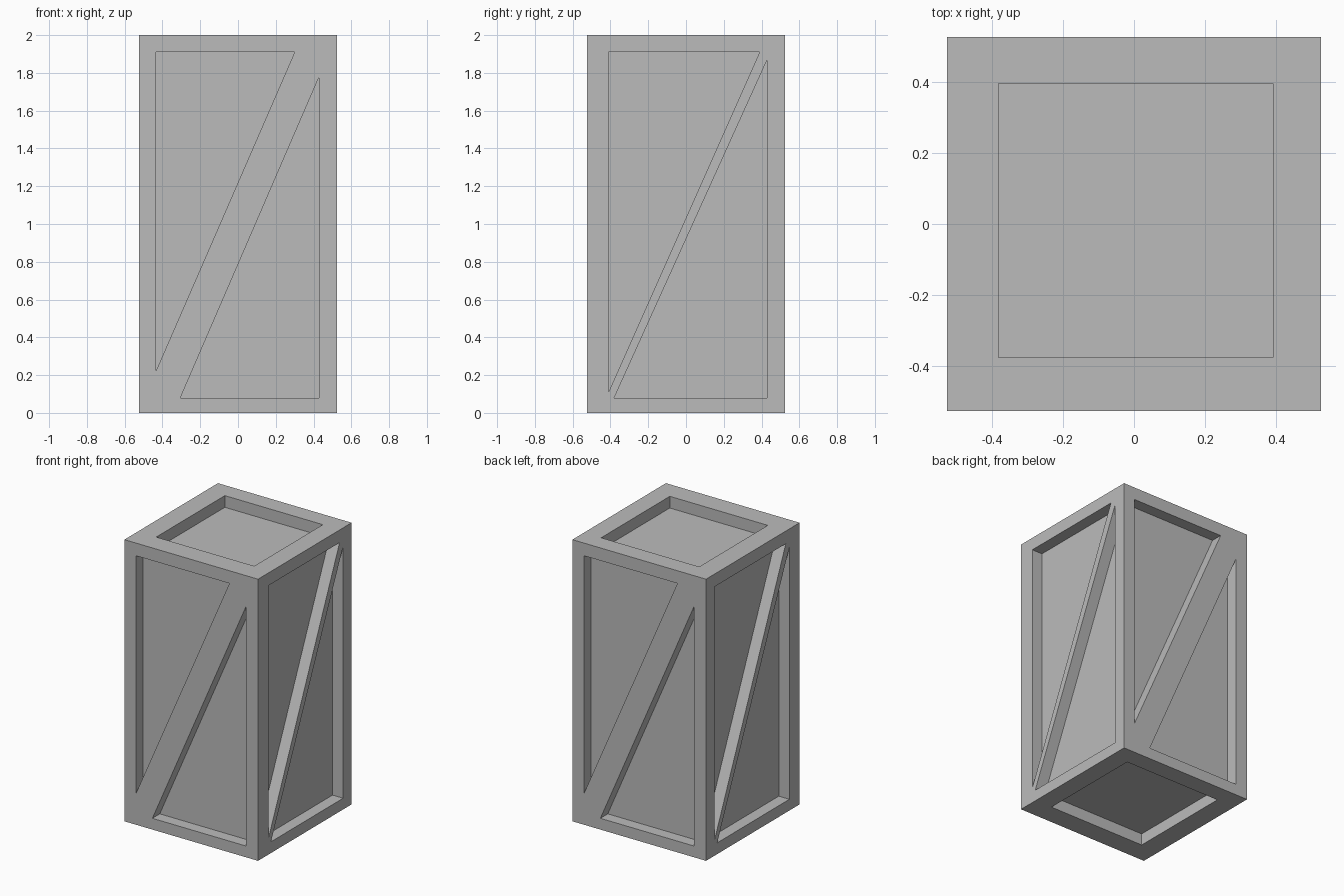
import bpy
import bmesh
from mathutils import Matrix, Vector
from math import pi

cube = bpy.data.objects.get("Cube")
if cube:
    bpy.data.objects.remove(cube, do_unlink=True)

HALF, HEIGHT, DEPTH, OVER = 0.525, 2.0, 0.083, 0.05

grey = bpy.data.materials.new("plain grey")
grey.use_nodes = True
grey.diffuse_color = (0.5, 0.5, 0.5, 1)
grey.node_tree.nodes["Principled BSDF"].inputs["Base Color"].default_value = (0.5, 0.5, 0.5, 1)


def make_object(name, bm):
    bmesh.ops.recalc_face_normals(bm, faces=bm.faces)
    mesh = bpy.data.meshes.new(name)
    bm.to_mesh(mesh)
    bm.free()
    obj = bpy.data.objects.new(name, mesh)
    bpy.context.collection.objects.link(obj)
    return obj


def add_box(bm, low, high):
    low, high = Vector(low), Vector(high)
    matrix = Matrix.Translation((low + high) / 2) @ Matrix.Diagonal((*(high - low), 1))
    bmesh.ops.create_cube(bm, size=1, matrix=matrix)


def add_side_prism(bm, outline, turn):
    """Prism cut into the front face, then turned about z by quarter turns."""
    spin = Matrix.Rotation(turn * pi / 2, 3, 'Z')
    face = bm.faces.new([bm.verts.new(spin @ Vector((u, -HALF - OVER, z))) for u, z in outline])
    result = bmesh.ops.extrude_face_region(bm, geom=[face])
    moved = [v for v in result["geom"] if isinstance(v, bmesh.types.BMVert)]
    bmesh.ops.translate(bm, verts=moved, vec=spin @ Vector((0, DEPTH + OVER, 0)))


# Solid crate body
bm = bmesh.new()
add_box(bm, (-HALF, -HALF, 0), (HALF, HALF, HEIGHT))
crate = make_object("crate", bm)
crate.data.materials.append(grey)

# Triangular recesses on either side of each diagonal brace
wide_brace = [[(-0.435, 1.91), (0.30, 1.91), (-0.435, 0.22)],
              [(0.43, 0.08), (0.43, 1.78), (-0.305, 0.08)]]
narrow_brace = [[(-0.41, 1.91), (0.39, 1.91), (-0.41, 0.11)],
                [(0.43, 0.08), (0.43, 1.87), (-0.38, 0.08)]]
bm = bmesh.new()
for turn, outlines, shift in ((0, wide_brace, 0), (1, narrow_brace, 0),
                              (2, wide_brace, 0), (3, narrow_brace, -0.02)):
    for outline in outlines:
        add_side_prism(bm, [(u + shift, z) for u, z in outline], turn)

# Square recesses in the top and bottom
for z0, z1 in ((-OVER, DEPTH), (HEIGHT - DEPTH, HEIGHT + OVER)):
    add_box(bm, (-0.38, -0.375, z0), (0.39, 0.395, z1))
cutter = make_object("recess_cutter", bm)
cutter.hide_render = True

# Cut the recesses and discard the cutter
cut = crate.modifiers.new("recesses", 'BOOLEAN')
cut.operation = 'DIFFERENCE'
cut.solver = 'EXACT'
cut.object = cutter
bpy.context.view_layer.objects.active = crate
bpy.ops.object.modifier_apply(modifier=cut.name)
bpy.data.objects.remove(cutter, do_unlink=True)
